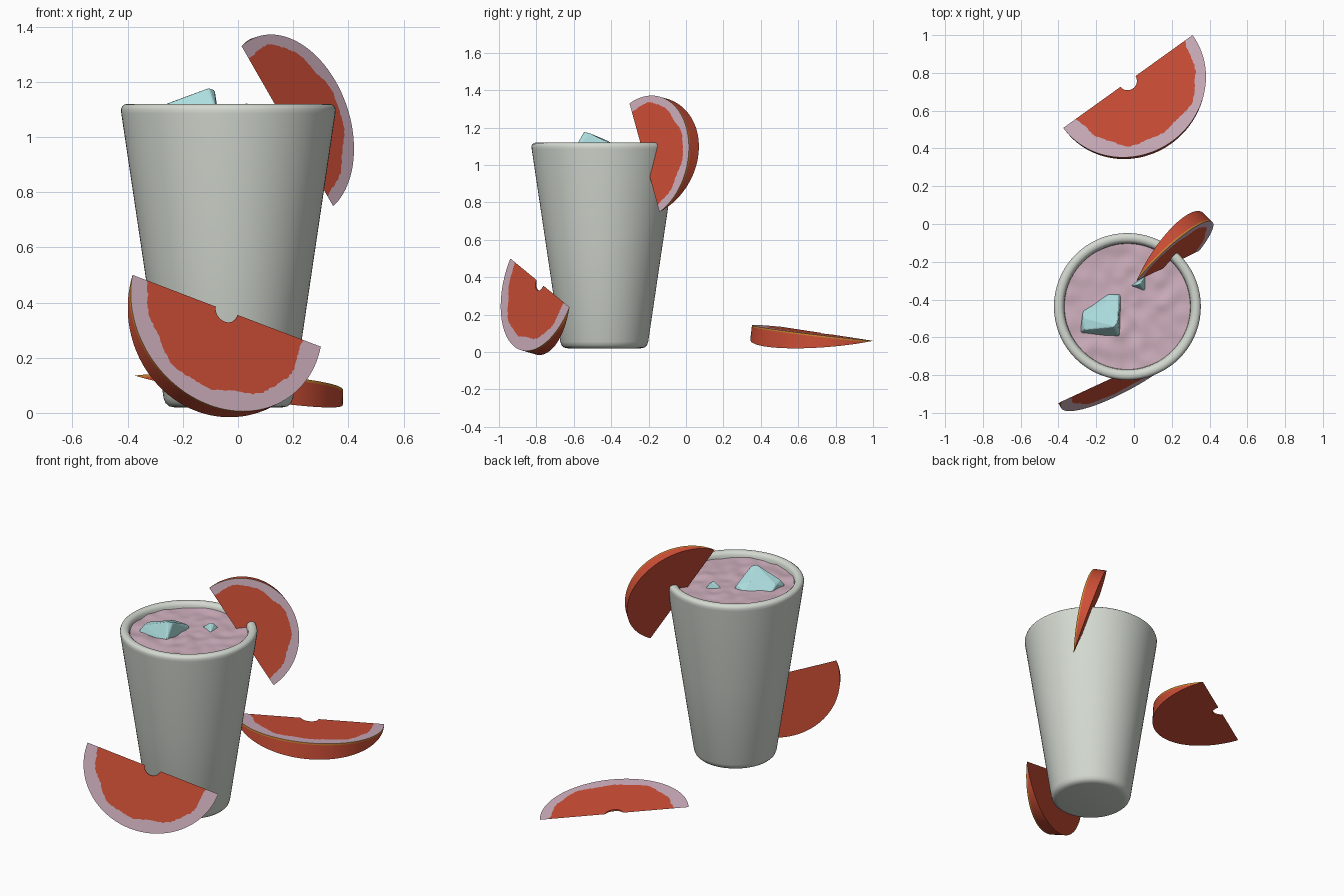
import bpy, bmesh, math, random
from mathutils import Vector, noise

if "Cube" in bpy.data.objects:
    bpy.data.objects.remove(bpy.data.objects["Cube"])

random.seed(4)


def material(name, rgb):
    m = bpy.data.materials.new(name)
    m.diffuse_color = (*rgb, 1)
    m.use_nodes = True
    m.node_tree.nodes["Principled BSDF"].inputs["Base Color"].default_value = m.diffuse_color
    return m


CUP = material("pale_grey_cup", (0.65, 0.69, 0.63))
FLESH = material("red_flesh", (0.61, 0.077, 0.037))
PITH = material("pink_pith", (0.62, 0.43, 0.51))
ORANGE = material("orange_edge", (0.60, 0.22, 0.03))
ICE = material("ice_blue", (0.42, 0.73, 0.74))
CX, CY = -0.035, -0.437          # cup axis


def finish(name, bm, mats, angle=None):
    bmesh.ops.remove_doubles(bm, verts=bm.verts, dist=1e-5)
    bmesh.ops.recalc_face_normals(bm, faces=bm.faces)
    me = bpy.data.meshes.new(name)
    bm.to_mesh(me)
    bm.free()
    for m in mats:
        me.materials.append(m)
    ob = bpy.data.objects.new(name, me)
    bpy.context.collection.objects.link(ob)
    if angle:
        bpy.ops.object.select_all(action='DESELECT')
        ob.select_set(True)
        bpy.context.view_layer.objects.active = ob
        bpy.ops.object.shade_smooth_by_angle(angle=math.radians(angle))
    return ob


def bridge(bm, a, b, mat, closed=False):
    n = len(a)
    for i in range(n if closed else n - 1):
        j = (i + 1) % n
        quad = []
        for v in (a[i], a[j], b[j], b[i]):
            if all((v.co - q.co).length > 1e-6 for q in quad):
                quad.append(v)
        if len(quad) > 2:
            bm.faces.new(quad).material_index = mat


def lathe(name, profile, mat, ripple=0.0, seg=72, angle=40):
    bm = bmesh.new()
    prev = None
    for r, z in profile:
        ring = []
        for i in range(seg):
            t = 2 * math.pi * i / seg
            x, y = CX + r * math.cos(t), CY + r * math.sin(t)
            dz = ripple * noise.noise(Vector((x * 13, y * 13, 2))) if ripple else 0
            ring.append(bm.verts.new((x, y, z + dz)))
        if prev:
            bridge(bm, prev, ring, 0, True)
        prev = ring
    return finish(name, bm, [mat], angle)


# Tapered cup with rounded foot and lip, outside then inside
lathe("cup", [(0, 0.02), (0.195, 0.02), (0.215, 0.024), (0.228, 0.036), (0.235, 0.055),
              (0.312, 0.575), (0.388, 1.085), (0.389, 1.1), (0.385, 1.111), (0.376, 1.118),
              (0.364, 1.12), (0.351, 1.118), (0.341, 1.11), (0.336, 1.098), (0.332, 1.07),
              (0.20, 0.10), (0, 0.10)], CUP)

# Rippled drink surface
lathe("drink", [(0.3333 * i / 16, 1.086) for i in range(17)], PITH, ripple=0.012, angle=60)


def slice_part(name, a, b, m, w0, w1, n_seg=96):
    """Half-round wedge: straight edge a-b is thin, rind side (direction m) is thick."""
    a, b, m = Vector(a), Vector(b), Vector(m)
    c, r, depth = (a + b) / 2, (b - a).length / 2, m.length
    u = (b - a).normalized()
    m = (m - u * m.dot(u)).normalized()
    n = m.cross(u)
    bm = bmesh.new()

    def pt(t, rho, back=0.0, cap=9.0):
        v = depth * rho * math.sin(t)
        off = min(back * 0.25 * v, cap)
        return bm.verts.new(c + u * (-r * rho * math.cos(t)) + m * v - n * off)

    ts = [math.pi * i / n_seg for i in range(n_seg + 1)]
    # uneven border between flesh and pith
    edge = []
    for t in ts:
        w = w0 + (w1 - w0) * t / math.pi
        w += 0.018 * math.sin(5 * t + w0 * 30) + 0.012 * math.sin(11 * t) + random.uniform(-.008, .008)
        edge.append(1 - w)
    notch = 0.115
    inner = [pt(t, notch) for t in ts]
    flesh = [pt(t, e) for t, e in zip(ts, edge)]
    outer = [pt(t, 1) for t in ts]
    band = [pt(t, 1, 1, 0.010) for t in ts]
    rind = [pt(t, 1, 1) for t in ts]
    inner_back = [pt(t, notch, 1) for t in ts]
    bridge(bm, inner, flesh, 0)
    bridge(bm, flesh, outer, 1)
    bridge(bm, outer, band, 2)
    bridge(bm, band, rind, 0)
    bridge(bm, rind, inner_back, 0)
    bridge(bm, inner_back, inner, 0)
    return finish(name, bm, [FLESH, PITH, ORANGE], 30)


# Three fruit slices: lying behind, leaning in front, and stuck on the rim
slice_part("slice_lying", (-0.374, 0.509, 0.135), (0.31, 1.0, 0.06),
           (0.229, -0.32, 0.030), 0.20, 0.12)
slice_part("slice_leaning", (-0.382, -0.939, 0.50), (0.30, -0.623, 0.24),
           (-0.066, -0.138, -0.340), 0.17, 0.17)
slice_part("slice_on_rim", (0.345, -0.142, 0.749), (0.013, -0.302, 1.329),
           (0.179, 0.225, 0.155), 0.15, 0.13)


def ice(name, pts):
    bm = bmesh.new()
    for p in pts:
        bm.verts.new(p)
    bmesh.ops.convex_hull(bm, input=bm.verts)
    ob = finish(name, bm, [ICE])
    bev = ob.modifiers.new("soft_edges", 'BEVEL')
    bev.width = 0.006
    bev.segments = 2
    return ob


# Ice chunks poking through the drink
ice("ice_large", [(-0.285, -0.575, 1.08), (-0.275, -0.50, 1.115), (-0.262, -0.56, 1.118),
                  (-0.27, -0.46, 1.08), (-0.105, -0.545, 1.178), (-0.085, -0.52, 1.172),
                  (-0.075, -0.60, 1.08), (-0.07, -0.37, 1.08), (-0.085, -0.38, 1.105),
                  (-0.14, -0.37, 1.08), (-0.15, -0.42, 1.13), (-0.18, -0.5, 1.0)])
ice("ice_small", [(-0.03, -0.33, 1.075), (0.065, -0.27, 1.075), (0.06, -0.36, 1.075),
                  (0.03, -0.32, 1.125), (0.045, -0.30, 1.118), (0.02, -0.31, 1.03)])
